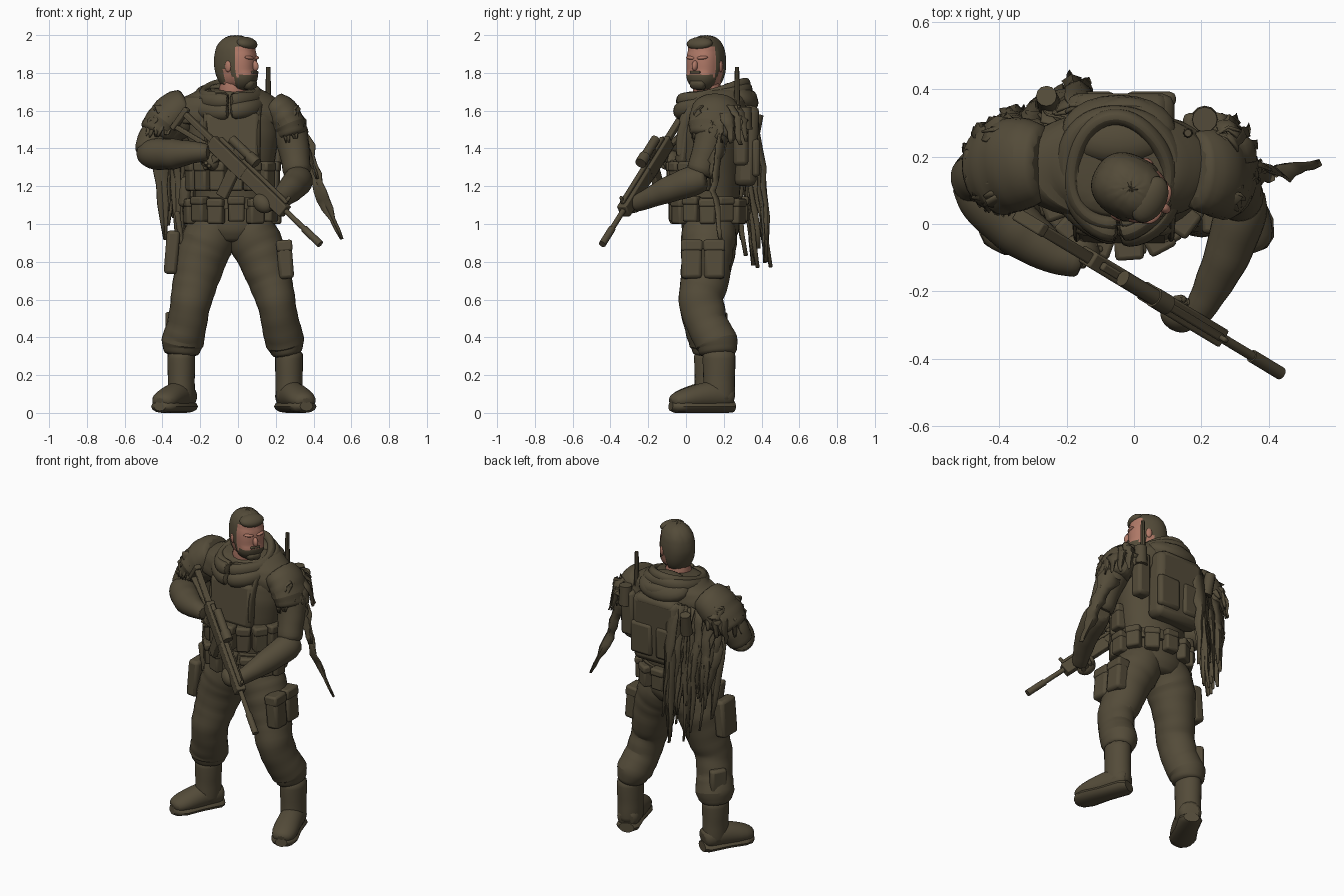
import bpy, bmesh, math, random
from mathutils import Vector, Matrix, Euler

random.seed(4)
if "Cube" in bpy.data.objects:
    bpy.data.objects.remove(bpy.data.objects["Cube"])

def material(name, rgb):
    m = bpy.data.materials.new(name)
    m.use_nodes = True
    m.diffuse_color = (*rgb, 1)
    m.node_tree.nodes["Principled BSDF"].inputs["Base Color"].default_value = (*rgb, 1)
    return m

olive = material("olive drab", (0.088, 0.071, 0.041))
skin = material("skin", (0.43, 0.19, 0.135))
made = []

def finish(name, bm, mats=(olive,), subsurf=0, bevel=0.0, thick=0.0):
    bmesh.ops.recalc_face_normals(bm, faces=bm.faces)
    me = bpy.data.meshes.new(name)
    bm.to_mesh(me)
    bm.free()
    ob = bpy.data.objects.new(name, me)
    bpy.context.collection.objects.link(ob)
    for m in mats:
        me.materials.append(m)
    if bevel:
        b = ob.modifiers.new("bevel", "BEVEL")
        b.width, b.segments = bevel, 2
    if thick:
        ob.modifiers.new("thickness", "SOLIDIFY").thickness = thick
    if subsurf:
        s = ob.modifiers.new("smooth", "SUBSURF")
        s.levels = s.render_levels = subsurf
    made.append(ob)

def tube(name, pts, ref=(0, 1, 0), n=12, subsurf=1, fold=0.0, mat=olive):
    """Tube through (x, y, z, radius[, second radius]); fold adds cloth wrinkles."""
    pts = [Vector((*p[:4], p[-1])) for p in pts]
    if fold:
        dense = [a.lerp(b, k / 3) for a, b in zip(pts, pts[1:]) for k in range(3)]
        pts = dense + [pts[-1]]
    pos = [p.xyz for p in pts]
    bm, rings = bmesh.new(), []
    for i, p in enumerate(pts):
        t = (pos[min(i + 1, len(pos) - 1)] - pos[max(i - 1, 0)]).normalized()
        u = Vector(ref).cross(t).normalized()
        v = t.cross(u)
        phase, ring = random.uniform(0, 6.28), []
        for k in range(n):
            a = math.tau * k / n
            s = 1.03 + fold * ((-1) ** i + math.sin(2 * a + phase))
            ring.append(bm.verts.new(pos[i] + (u * math.cos(a) * p[3] + v * math.sin(a) * p[4]) * s))
        rings.append(ring)
    for a, b in zip(rings, rings[1:]):
        for k in range(n):
            bm.faces.new((a[k], a[(k + 1) % n], b[(k + 1) % n], b[k]))
    bm.faces.new(rings[0])
    bm.faces.new(rings[-1])
    finish(name, bm, (mat,), subsurf)

def box(name, loc, size, rot=(0, 0, 0), frame=Matrix(), bevel=0.012):
    bm = bmesh.new()
    bmesh.ops.create_cube(bm, size=1)
    bm.transform(frame @ Matrix.LocRotScale(Vector(loc), Euler(rot), Vector(size)))
    finish(name, bm, bevel=bevel)

def ball(name, loc, radii, rot=(0, 0, 0), frame=Matrix(), mat=olive):
    bm = bmesh.new()
    bmesh.ops.create_uvsphere(bm, u_segments=20, v_segments=12, radius=1)
    bm.transform(frame @ Matrix.LocRotScale(Vector(loc), Euler(rot), Vector(radii)))
    finish(name, bm, (mat,))

def tatter(name, path, width, across):
    """Ragged cloth strip, narrowing to a torn tip."""
    path, across = [Vector(p) for p in path], Vector(across).normalized()
    bm, rows, steps = bmesh.new(), [], 4
    line = [a.lerp(b, k / steps) for a, b in zip(path, path[1:]) for k in range(steps)] + [path[-1]]
    for i, p in enumerate(line):
        w = width * (1 - 0.85 * (i / (len(line) - 1)) ** 2) * random.uniform(0.6, 1.2) / 2
        p = p + Vector((0, random.uniform(-1, 1) * 0.012, 0))
        rows.append([bm.verts.new(p + across * w * s + Vector((0, 0.015 * (s == 0), 0))) for s in (-1, 0, 1)])
    for a, b in zip(rows, rows[1:]):
        for k in (0, 1):
            bm.faces.new((a[k], a[k + 1], b[k + 1], b[k]))
    finish(name, bm, thick=0.008)

def pouch(name, angle, z, size, rx=0.23, ry=0.18):
    """Flapped pouch facing outwards on the waist ellipse."""
    a = math.radians(angle)
    x, y = -0.03 + rx * math.sin(a), 0.12 - ry * math.cos(a)
    box(name, (x, y, z), size, (0, 0, a))
    lid = (size[0] * 1.08, size[1] * 1.15, size[2] * 0.35)
    box(name + "_flap", (x, y, z + size[2] * 0.36), lid, (0, 0, a))

# Torso, neck and sloping shoulder cloth
tube("torso", [(-.03, .13, .9, .13, .12), (-.03, .13, .97, .205, .155), (-.03, .13, 1.12, .2, .15),
     (-.025, .13, 1.28, .21, .165), (-.025, .14, 1.46, .24, .175), (-.03, .15, 1.58, .24, .16),
     (-.03, .14, 1.66, .15, .13)], n=16, fold=.008)
tube("neck", [(-.03, .12, 1.6, .085), (-.02, .105, 1.82, .08)], mat=skin)
tube("belt", [(-.03, .12, 1.08, .222, .178), (-.03, .12, 1.14, .222, .178)], n=20, subsurf=0)
box("chest_plate", (-.03, -.01, 1.45), (.3, .07, .28), (-.1, 0, 0), bevel=.03)
tube("shoulder_shawl", [(-.045, .17, 1.52, .34, .15), (-.045, .17, 1.59, .32, .165), (-.04, .175, 1.66, .255, .165),
     (-.04, .17, 1.72, .15, .14)], n=20, fold=.015)

# Legs, tucked trousers and boots
tube("right_trouser", [(-.1, .13, 1.02, .12, .14), (-.15, .125, .93, .145, .15), (-.19, .12, .84, .142, .14), (-.225, .1, .7, .122, .125),
     (-.25, .075, .59, .108, .118), (-.272, .1, .46, .106, .11), (-.295, .13, .37, .115, .115), (-.30, .13, .3, .085, .09)], fold=.028)
tube("left_trouser", [(.04, .13, 1.02, .12, .14), (.08, .12, .93, .14, .15), (.125, .11, .84, .135, .138), (.17, .1, .7, .118, .13),
     (.2, .075, .6, .104, .122), (.225, .11, .47, .1, .112), (.25, .165, .37, .105, .118), (.265, .17, .3, .075, .09)], fold=.028)
for side, ankle, heel, toe in (("right", (-.30, .13), (-.265, .2), (-.41, -.07)), ("left", (.27, .175), (.25, .24), (.36, -.075))):
    x, y = ankle
    tube(side + "_boot_shaft", [(x, y, .05, .073, .085), (x, y, .18, .072, .086), (x, y, .34, .077, .09)], fold=.015)
    h, t = Vector((*heel, 0)), Vector((*toe, 0))
    def along(f, z, r, s):
        return (*(h.lerp(t, f) + Vector((0, 0, z))), r, s)
    tube(side + "_boot_foot", [along(-.03, .08, .05, .05), along(.05, .085, .07, .068), along(.3, .095, .072, .08), along(.55, .085, .075, .07),
         along(.82, .07, .078, .056), along(.97, .06, .06, .042), along(1.02, .055, .03, .025)], ref=(0, 0, 1))
    tube(side + "_sole", [along(-.03, .034, .045, .03), along(.06, .034, .068, .033), along(.45, .034, .066, .033),
         along(.8, .034, .078, .033), along(.95, .034, .063, .033), along(1.02, .036, .035, .025)], ref=(0, 0, 1), subsurf=0)
box("right_shin_pocket", (-.345, .17, .46), (.05, .1, .15), (0, 0, -.5), bevel=.015)

# Arms
tube("right_upper_arm", [(-.27, .17, 1.58, .11), (-.37, .17, 1.53, .11), (-.45, .15, 1.44, .088), (-.48, .12, 1.36, .075)], fold=.025)
tube("right_forearm", [(-.5, .15, 1.38, .06), (-.44, .08, 1.37, .088), (-.34, -.02, 1.37, .083),
     (-.24, -.09, 1.38, .06), (-.15, -.12, 1.38, .043)], ref=(0, 0, 1), fold=.025)
tube("left_upper_arm", [(.2, .16, 1.58, .1), (.27, .15, 1.51, .1), (.3, .11, 1.38, .08), (.315, .07, 1.25, .075)], fold=.025)
tube("left_forearm", [(.33, .11, 1.24, .06), (.32, .04, 1.23, .082), (.275, -.1, 1.18, .07),
     (.22, -.21, 1.13, .052), (.18, -.28, 1.1, .042)], ref=(0, 0, 1), fold=.025)
tube("right_shoulder_wrap", [(-.26, .18, 1.64, .09, .11), (-.33, .18, 1.6, .11, .14), (-.395, .17, 1.53, .108, .145),
     (-.44, .16, 1.46, .095, .12)], fold=.035)
tube("left_shoulder_wrap", [(.17, .16, 1.64, .08, .11), (.23, .155, 1.59, .095, .135), (.27, .15, 1.52, .092, .14),
     (.29, .14, 1.45, .082, .12)], fold=.035)

# Scarf coils, low at the throat, and the hood behind
for c, (z, r, thick, dip) in enumerate(((1.665, .175, .045, .07), (1.705, .16, .042, .06), (1.735, .145, .034, .08))):
    coil = []
    for k in range(23):
        a = math.tau * k / 22
        wave = 1 + .05 * math.sin(3 * a + 2 * c)
        coil.append((-.045 + r * wave * math.sin(a), .155 - r * 1.1 * wave * math.cos(a),
                     z - dip * (1 + math.cos(a)) / 2 + .008 * math.sin(2 * a + c), thick * .75, thick))
    tube("scarf_coil_%d" % (c + 1), coil, ref=(0, 0, 1), n=10)
ball("hood", (-.045, .28, 1.67), (.17, .11, .07), (-.45, 0, 0))

# Head, with hair and beard areas assigned by position
head = Matrix.Translation((-.01, .105, 1.85)) @ Matrix.Rotation(math.radians(60), 4, "Z")
bm = bmesh.new()
bmesh.ops.create_uvsphere(bm, u_segments=48, v_segments=32, radius=1)
for v in bm.verts:
    v.co /= sum(abs(q) ** 2.4 for q in v.co) ** (1 / 2.4)
bm.transform(Matrix.Diagonal((.092, .112, .14, 1)))
def covered(c):
    if -.02 < c.y < .03 and c.z < -.03:
        return False
    beard = c.z < -.052 - .3 * (c.y + .1)
    return c.y > -.04 or c.z > .082 or beard
for f in bm.faces:
    f.material_index = 0 if covered(f.calc_center_median()) else 1
for v in bm.verts:
    hairy = covered(v.co)
    if v.co.z < -.03 and v.co.y < 0:
        v.co.y -= .012 * min(1, (-.03 - v.co.z) / .06)
    if v.co.z < 0 and v.co.y > 0:
        v.co.y *= 1 + .9 * v.co.z
    if hairy:
        v.co *= 1.05 + .02 * random.random() * (v.co.z > .06)
bm.transform(head)
finish("head", bm, (olive, skin))
ball("nose", (0, -.115, -.012), (.015, .02, .028), (-.25, 0, 0), head, skin)
box("moustache", (0, -.114, -.047), (.06, .016, .014), frame=head, bevel=.005)
box("beard_tip", (0, -.08, -.108), (.09, .07, .06), frame=head, bevel=.026)
ball("hair_quiff", (0, -.065, .105), (.075, .05, .034), (.3, 0, 0), head)
for s, side in ((-1, "right"), (1, "left")):
    ball(side + "_ear", (s * .094, -.005, -.015), (.01, .018, .03), frame=head, mat=skin)
    ball(side + "_brow_ridge", (s * .036, -.1, .03), (.03, .016, .01), (0, s * -.1, s * .3), head, skin)

# Belt, rig and thigh pouches
for i, a in enumerate((-75, -48, -22, 5, 32, 60, 88, 118, 148, 178, 208, 240)):
    pouch("belt_pouch_%d" % (i + 1), a, 1.065 + .012 * (i % 2), (.085, .06, .13))
for i, a in enumerate((-70, -44, -20, 4, 28, 54, 80)):
    pouch("rig_pouch_%d" % (i + 1), a, 1.25, (.08, .065, .15), .22, .19)
box("right_hip_gear", (-.28, .13, 1.17), (.06, .12, .16), (0, .1, 0), bevel=.02)
box("right_holster", (-.35, .1, .85), (.07, .14, .23), (0, .08, 0), bevel=.018)
box("holster_strap", (-.31, .1, .98), (.03, .06, .18), (0, -.15, 0))
for i, y in enumerate((.03, .15)):
    box("left_thigh_pouch_%d" % (i + 1), (.25, y, .81), (.08, .11, .2), (0, -.08, 0), bevel=.018)
    box("left_thigh_flap_%d" % (i + 1), (.245, y, .885), (.085, .115, .06), (0, -.08, 0))

# Backpack, radio and harness
box("backpack", (-.04, .32, 1.41), (.32, .12, .42), (-.04, 0, 0), bevel=.035)
box("backpack_lid", (-.04, .325, 1.58), (.28, .12, .1), (-.2, 0, 0), bevel=.03)
for i, x in enumerate((-.13, .05)):
    box("backpack_pocket_%d" % (i + 1), (x, .37, 1.35), (.15, .045, .2), bevel=.018)
box("radio", (.19, .29, 1.45), (.09, .08, .28), bevel=.02)
tube("radio_bottle", [(.21, .31, 1.5, .04), (.21, .31, 1.62, .036)], subsurf=0)
tube("antenna", [(.16, .27, 1.55, .016), (.16, .27, 1.72, .014), (.16, .27, 1.83, .011)], n=8, subsurf=0)
tube("right_back_roll", [(-.25, .35, 1.45, .035), (-.26, .38, 1.58, .03)], subsurf=0)
for s, side in ((-1, "right"), (1, "left")):
    x = -.03 + s * .14
    tube("harness_strap_" + side, [(x, -.03, 1.33, .028, .012), (x, -.03, 1.5, .028, .012), (x, .03, 1.62, .028, .015),
         (x, .12, 1.7, .028, .015), (x, .24, 1.7, .028, .015), (x, .31, 1.6, .028, .012)], ref=(1, 0, 0), n=8)

# Ragged cape and shoulder fringes
for i in range(24):
    f = (i * .37) % 1
    x, y = -.15 - .26 * f, .4 - .12 * f + random.uniform(-.04, .02)
    end = random.uniform(.7, 1.02) + .15 * f
    tatter("cape_strip_%d" % (i + 1), [(x, y - .06, 1.62 - .08 * f), (x - .01, y, 1.3), (x + random.uniform(-.03, .02), y + .025, end)],
           .11, (1, random.uniform(-.7, .3), 0))
tatter("left_long_tatter", [(.31, .2, 1.5), (.39, .16, 1.3), (.45, .15, 1.13), (.55, .18, .92)], .12, (1, -.4, .3))
tatter("left_short_tatter", [(.32, .12, 1.52), (.37, .13, 1.4), (.42, .14, 1.24)], .09, (.5, 1, 0))
for i in range(9):
    a = math.radians(-100 + 25 * i)
    for side, cx, r, s in (("right", -.38, .12, -1), ("left", .26, .095, 1)):
        x, y = cx + s * r * math.cos(a), .17 + .14 * math.sin(a)
        tatter("%s_fringe_%d" % (side, i + 1), [(cx + s * .02, .17 + .1 * math.sin(a), 1.63), (x, y, 1.55),
               (x + s * .02, y, 1.45 + random.uniform(-.04, .04))], .09, (-math.sin(a), s * math.cos(a), 0))

# Rifle, built along its own axis from butt to muzzle
butt, muzzle = Vector((-.3, 0, 1.59)), Vector((.43, -.44, .885))
fwd = (muzzle - butt).normalized()
left = Vector((0, 0, 1)).cross(fwd).normalized()
rifle = Matrix((fwd, left, fwd.cross(left))).transposed().to_4x4()
rifle.translation = butt
long = (muzzle - butt).length
for name, x, z, sx, sy, sz, tilt in (
        ("butt_pad", .015, -.03, .03, .04, .14, 0), ("stock_top", .13, .01, .24, .035, .03, 0),
        ("stock_brace", .13, -.055, .24, .03, .025, -.22), ("receiver", .38, 0, .28, .05, .075, 0),
        ("rifle_grip", .31, -.08, .04, .035, .11, .3), ("magazine", .46, -.1, .065, .035, .17, -.2),
        ("handguard", .67, .005, .32, .058, .07, 0), ("top_rail", .54, .05, .54, .025, .02, 0),
        ("scope_mount", .42, .07, .08, .03, .04, 0), ("front_sight", .8, .06, .02, .015, .05, 0)):
    box(name, (x, 0, z), (sx, sy, sz), (0, tilt, 0), rifle, .006)
for name, x0, x1, z, r in (("barrel", .75, long, .01, .014), ("suppressor", long - .13, long, .01, .019),
                           ("scope", .33, .5, .09, .024), ("scope_lens_hood", .47, .53, .09, .03)):
    tube(name, [(*(rifle @ Vector((x, 0, z))), r) for x in (x0, x1)], subsurf=0)

# Gloved hands wrapped round the rifle
for side, x, y, z in (("right", .29, .012, -.07), ("left", .7, -.015, -.025)):
    ball(side + "_palm", (x, y, z - .02), (.06, .042, .047), frame=rifle)
    for k in range(4):
        fx = x - .035 + .024 * k
        curl = ((-.04, -.02), (-.01, -.045), (.035, -.03), (.042, .015))
        tube("%s_finger_%d" % (side, k + 1), [(*(rifle @ Vector((fx, a, z + b))), .014) for a, b in curl], ref=fwd, n=8)

# Smooth shading with sharp edges kept
bpy.ops.object.select_all(action="DESELECT")
for ob in made:
    ob.select_set(True)
bpy.context.view_layer.objects.active = made[0]
bpy.ops.object.shade_smooth_by_angle(angle=math.radians(40))
